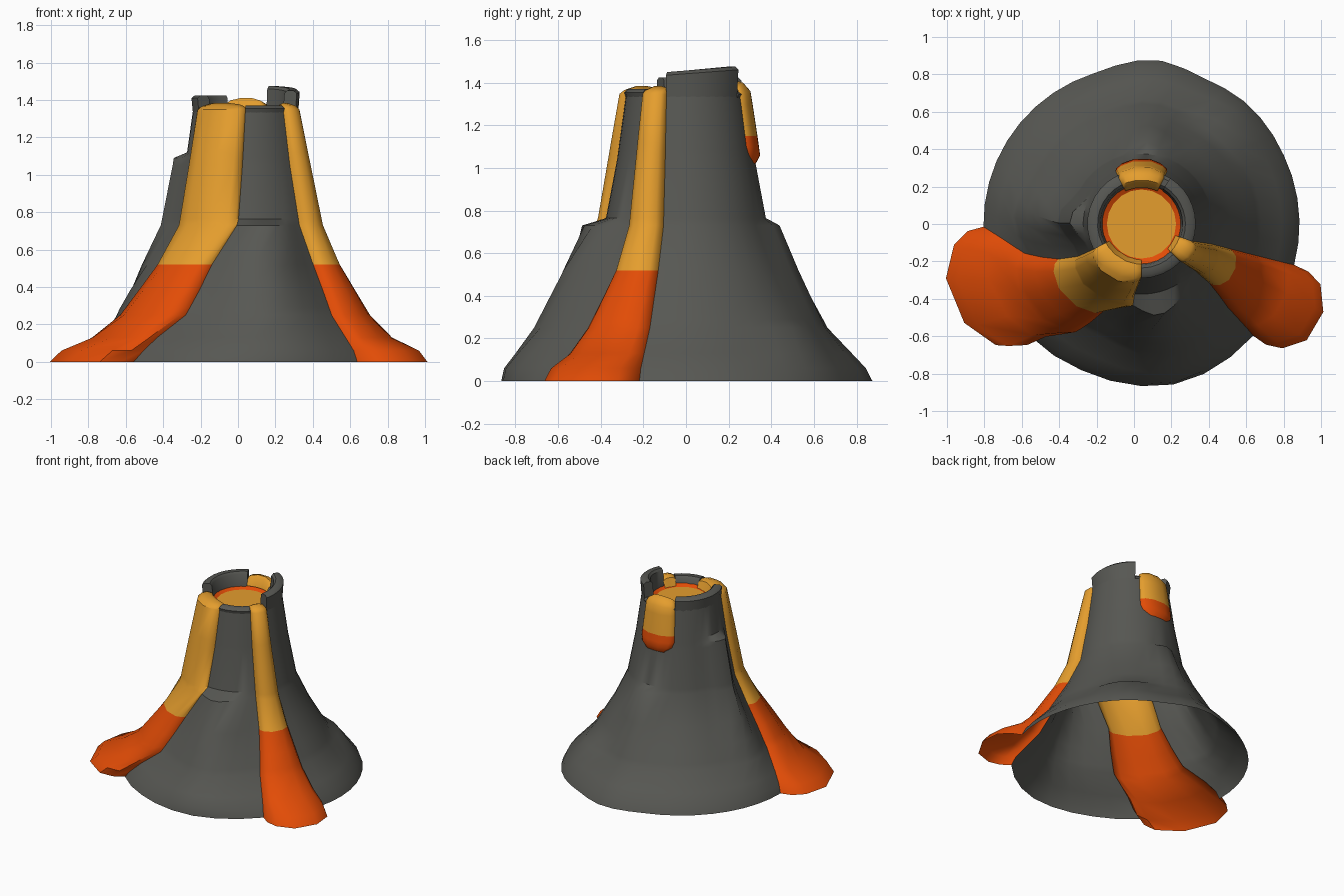
import bpy, math

if "Cube" in bpy.data.objects:
    bpy.data.objects.remove(bpy.data.objects["Cube"])

CX = 0.04  # axis of the cone


def material(name, rgb):
    m = bpy.data.materials.new(name)
    m.diffuse_color = (*rgb, 1)
    m.use_nodes = True
    m.node_tree.nodes["Principled BSDF"].inputs["Base Color"].default_value = m.diffuse_color
    return m


ROCK = material("dark rock", (0.095, 0.096, 0.086))
HOT = material("yellow lava", (0.78, 0.34, 0.027))
COOL = material("orange lava", (0.76, 0.072, 0.002))


def interp(table, x):
    if x <= table[0][0]:
        return table[0][1]
    for (a, p), (b, q) in zip(table, table[1:]):
        if x <= b:
            return p + (q - p) * (x - a) / (b - a)
    return table[-1][1]


def polar(r, deg, z):
    a = math.radians(deg)
    return (CX + r * math.cos(a), r * math.sin(a), z)


def grid(name, rows, mats, closed=False, rule=None):
    """Surface from rows of points; rule(z) gives the material slot."""
    n = len(rows[0])
    verts = [p for row in rows for p in row]
    faces = []
    for j in range(len(rows) - 1):
        for i in range(n if closed else n - 1):
            k = (i + 1) % n
            faces.append((j * n + i, j * n + k, (j + 1) * n + k, (j + 1) * n + i))
    return build(name, verts, faces, mats, rule)


def build(name, verts, faces, mats, rule=None):
    me = bpy.data.meshes.new(name)
    me.from_pydata(verts, [], faces)
    for m in mats:
        me.materials.append(m)
    if rule:
        for p in me.polygons:
            p.material_index = rule(p.center.z)
    me.update()
    ob = bpy.data.objects.new(name, me)
    bpy.context.collection.objects.link(ob)
    return ob


# Cone profile and ridges (angle, half width, height -> bulge)
LEVELS = [0, .06, .13, .25, .29, .385, .52, .73, .765, 1.05, 1.09, 1.12, 1.35]
CONE = [(0, .845), (.06, .815), (.13, .75), (.25, .64), (.385, .56), (.52, .48),
        (.73, .382), (1.05, .322), (1.35, .28)]
RIDGES = [
    (282, 32, [(0, .03), (.06, .05), (.25, .08), (.52, .11), (.73, .11), (.765, 0)]),
    (86, 20, [(0, .035), (.06, .035), (.25, .025), (.52, .05), (.73, .058), (.765, 0)]),
    (176, 20, [(0, 0), (.06, .01), (.25, .05), (.52, .075), (1.09, .07), (1.12, 0)]),
    (48, 22, [(0, .01), (.06, .02), (.25, .055), (.29, 0)]),
]


def rock_r(deg, z):
    r = interp(CONE, z)
    for a, w, t in RIDGES:
        d = abs((deg - a + 180) % 360 - 180)
        r += interp(t, z) * min(1, 1.15 * max(0, 1 - d / w))
    return r


# Edge angles of the two long lava streams by height
A_LEFT = [(0, 181), (.06, 182), (.13, 185), (.25, 194), (.52, 203), (.73, 207), (1.35, 208)]
A_RIGHT = [(0, 225), (.06, 228), (.13, 231), (.25, 240), (.52, 248), (.73, 264), (1.35, 270)]
B_LEFT = [(0, 315), (.25, 316), (.52, 319), (.73, 319), (1.35, 316)]
B_RIGHT = [(0, 345), (.73, 344), (1.35, 341)]
B_END = [(z, a - 360) for z, a in B_RIGHT]


def rock(name, left, right, n):
    rows = []
    for z in LEVELS:
        a, b = interp(left, z), interp(right, z)
        angs = [a + (b - a) * i / n for i in range(n + 1)]
        rows.append([polar(rock_r(t, z), t, z) for t in angs])
    grid(name, rows, [ROCK])


rock("front_rock_slope", A_RIGHT, B_LEFT, 8)
rock("back_rock_slope", B_END, A_LEFT, 24)

# Lava streams: rounded cross-section raised above the rock
SECTION = [(0, 0), (.03, .35), (.12, .68), (.33, 1), (.64, 1), (.88, .7), (.97, .35), (1, 0)]


def stream(name, left, right, path, split):
    rows = []
    for z, c in path:
        a, b = interp(left, z), interp(right, z)
        row = []
        for t, f in SECTION:
            ang = a + (b - a) * t
            edge = min(rock_r(ang, z), c) if z > 1.34 else rock_r(ang, z)
            if c < .21:
                edge = c
            zz = z if z < 1.35 else 1.33 + (z - 1.33) * (.5 + .5 * f)
            row.append(polar(edge + max(0, c - edge) * f, ang, zz))
        rows.append(row)
    grid(name, rows, [HOT, COOL], rule=lambda z: 1 if z < split else 0)


def full_path(table):
    return [(z, interp(table, z)) for z in LEVELS] + [(1.37, .3), (1.385, .25), (1.37, .215), (1.29, .183)]


stream("left_lava_stream", A_LEFT, A_RIGHT, full_path(
    [(0, 1.085), (.06, 1.03), (.13, .87), (.25, .745), (.52, .56), (.73, .45), (1.05, .39), (1.35, .33)]), .52)
stream("right_lava_stream", B_LEFT, B_RIGHT, full_path(
    [(0, 1.08), (.06, 1.03), (.13, .86), (.25, .73), (.52, .555), (.73, .457), (1.05, .39), (1.35, .325)]), .52)
stream("back_lava_stream", [(1.02, 77), (1.06, 67), (1.1, 64)], [(1.02, 103), (1.06, 113), (1.1, 116)],
       [(1.02, .328), (1.06, .35), (1.1, .345), (1.15, .338), (1.3, .315), (1.36, .305),
        (1.4, .27), (1.41, .235), (1.39, .215), (1.33, .195)], 1.15)


# Crater rim walls
def rim(name, a, b, n, top):
    verts, faces = [], []
    for i in range(n + 1):
        t = a + (b - a) * i / n
        h = top(t)
        verts += [polar(.282, t, 1.33), polar(.29, t, h - .015), polar(.272, t, h),
                  polar(.235, t, h), polar(.22, t, h - .015), polar(.207, t, 1.29)]
    for i in range(n):
        for k in range(6):
            m = (k + 1) % 6
            faces.append((i * 6 + k, i * 6 + 6 + k, i * 6 + 6 + m, i * 6 + m))
    faces += [(0, 1, 2, 3, 4, 5), tuple(n * 6 + k for k in (5, 4, 3, 2, 1, 0))]
    build(name, verts, faces, [ROCK])


rim("right_rim", -19, 58, 8, lambda t: 1.457 + .022 * math.sin(math.radians(t)))
rim("left_rim", 116, 208, 8, lambda t: 1.425)
rim("front_rim", 270, 316, 4, lambda t: 1.37)
rim("back_rim", 58, 116, 4, lambda t: 1.36)

# Lava pool in the crater, with an orange edge
N = 20
ANG = [360 * i / N for i in range(N)]
grid("pool_edge", [[polar(.222, t, 1.325) for t in ANG],
                   [polar(.185, t, 1.305) for t in ANG]], [COOL], closed=True)
build("lava_pool", [polar(.185, t, 1.305) for t in ANG], [tuple(range(N))], [HOT])

# Smooth shading with sharp steps kept
for ob in bpy.context.collection.objects:
    ob.select_set(True)
    bpy.context.view_layer.objects.active = ob
bpy.ops.object.shade_smooth_by_angle(angle=math.radians(40))
